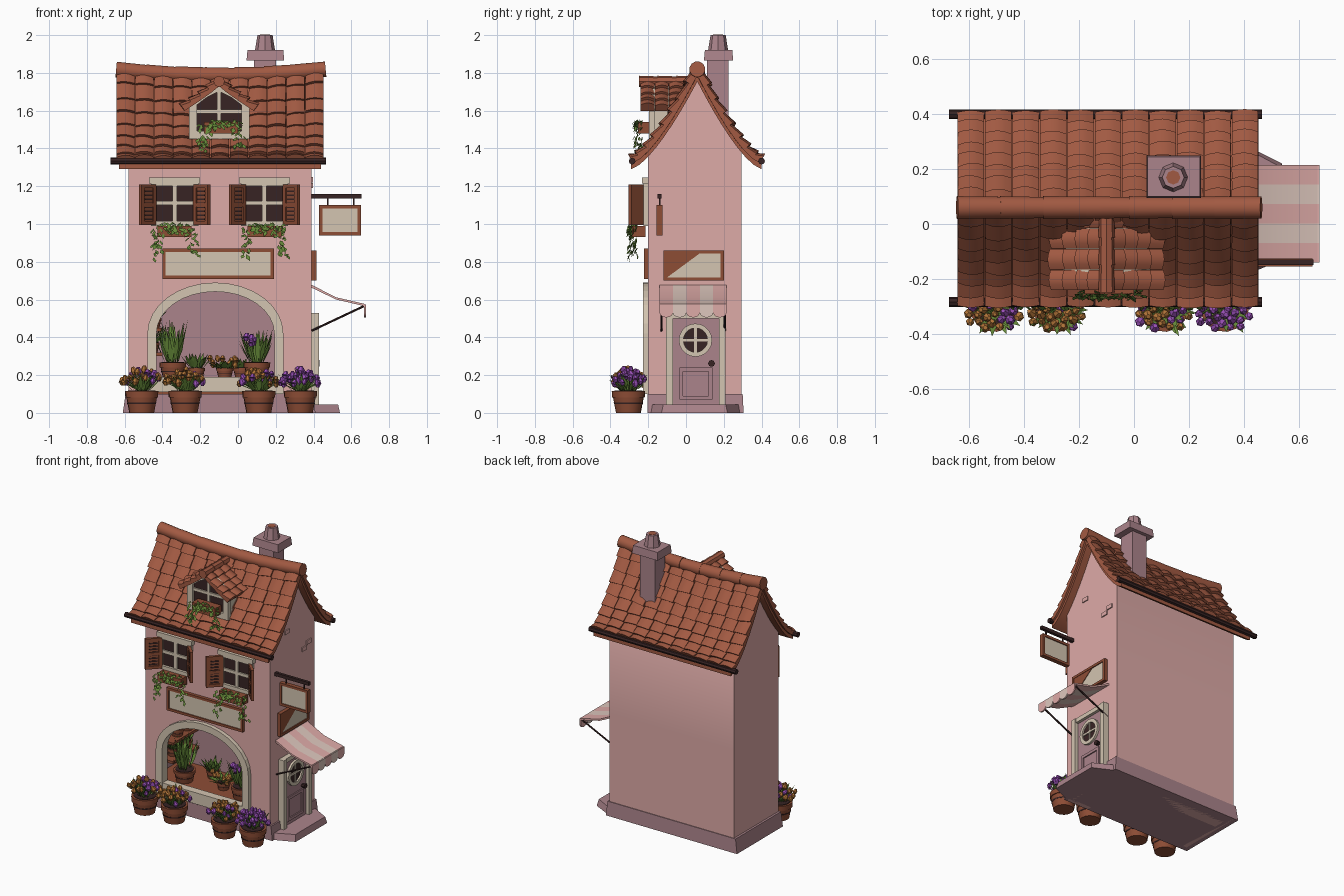
import bpy, bmesh, math, random
from math import sin, cos, pi
from mathutils import Vector as V

random.seed(4)
rnd = random.uniform
if "Cube" in bpy.data.objects:
    bpy.data.objects.remove(bpy.data.objects["Cube"])

def material(name, code):
    m = bpy.data.materials.new(name)
    m.use_nodes = True
    rgb = [(int(code[i:i + 2], 16) / 255) ** 2.2 for i in (0, 2, 4)] + [1]
    m.diffuse_color = rgb
    m.node_tree.nodes["Principled BSDF"].inputs["Base Color"].default_value = rgb
    return m

PINK, MAUVE = material("pink plaster", "DDA9A6"), material("mauve stone", "AA838A")
TILE, WOOD = material("terracotta", "A05A44"), material("brown wood", "8C4E38")
DARK, CREAM = material("dark brown", "3A2828"), material("cream", "D2C3AF")
GREEN, PURPLE = material("leaf green", "66893C"), material("purple petals", "9A52B8")
ORANGE, BLUSH = material("orange petals", "B4763C"), material("pale blush", "DDC6BC")
AXES = {"x": lambda u, v, w: V((w, u, v)), "y": lambda u, v, w: V((u, w, v)),
        "z": lambda u, v, w: V((u, v, w))}

class Part:
    """Collects solids into one mesh object."""
    def __init__(self):
        self.bm, self.mats = bmesh.new(), []
    def face(self, verts, mat):
        if mat not in self.mats:
            self.mats.append(mat)
        self.bm.faces.new(verts).material_index = self.mats.index(mat)
    def sheet(self, pts, mat):
        self.face([self.bm.verts.new(p) for p in pts], mat)
    def loft(self, ra, rb, mat):
        a, b = ([self.bm.verts.new(p) for p in r] for r in (ra, rb))
        n = len(a)
        self.face(a, mat)
        self.face(b[::-1], mat)
        for i in range(n):
            self.face([a[i], b[i], b[(i + 1) % n], a[(i + 1) % n]], mat)
    def prism(self, pts, axis, w0, w1, mat):
        f = AXES[axis]
        self.loft([f(u, v, w0) for u, v in pts], [f(u, v, w1) for u, v in pts], mat)
    def box(self, x0, x1, y0, y1, z0, z1, mat):
        self.prism([(x0, y0), (x1, y0), (x1, y1), (x0, y1)], "z", z0, z1, mat)
    def band(self, outer, inner, axis, w0, w1, mat, closed=True):
        n = len(outer)
        for i in range(n if closed else n - 1):
            j = (i + 1) % n
            self.prism([outer[i], outer[j], inner[j], inner[i]], axis, w0, w1, mat)
    def cone(self, p, q, r0, r1, mat, n=10):
        p, q = V(p), V(q)
        s = (q - p).orthogonal().normalized()
        t = (q - p).normalized().cross(s)
        ring = lambda c, r: [c + (s * cos(k) + t * sin(k)) * r for k in (2 * pi * i / n for i in range(n))]
        self.loft(ring(p, r0), ring(q, r1), mat)
    def leaf(self, p, d, side, width, mat=GREEN):
        p, d, side = V(p), V(d), V(side).normalized() * width
        self.sheet([p, p + d * .5 + side, p + d, p + d * .5 - side], mat)
    def tile(self, a, b, c, d, n, lift):
        def edge(p, q, h):
            arc = [p.lerp(q, k / 4) + n * (h + .013 * sin(pi * k / 4)) for k in range(5)]
            return arc + [q - n * .02, p - n * .02]
        self.loft(edge(a, b, 0), edge(c, d, lift), TILE)
    def done(self, name):
        bmesh.ops.recalc_face_normals(self.bm, faces=self.bm.faces)
        me = bpy.data.meshes.new(name)
        self.bm.to_mesh(me)
        self.bm.free()
        for m in self.mats:
            me.materials.append(m)
        ob = bpy.data.objects.new(name, me)
        bpy.context.collection.objects.link(ob)
        bpy.ops.object.select_all(action="DESELECT")
        ob.select_set(True)
        bpy.context.view_layer.objects.active = ob
        bpy.ops.object.shade_smooth_by_angle(angle=math.radians(35))

def rect(u0, u1, v0, v1, inset=0):
    return [(u0 + inset, v0 + inset), (u1 - inset, v0 + inset), (u1 - inset, v1 - inset), (u0 + inset, v1 - inset)]

def arch(rx, rz, base):
    return [(-.12 - rx, base)] + [(-.12 - rx * cos(pi * i / 16), .42 + rz * sin(pi * i / 16)) for i in range(17)] + [(-.12 + rx, base)]

def slope(x, t, reach, drop=0):
    sag = .03 * (((x + .1) / .55) ** 2 - 1) * (1 - t)
    return V((x, .06 + reach * t, 1.83 - drop + sag - .49 * (1 - (1 - t) ** 1.4)))

# Walls and hollow shop room
p = Part()
p.prism([(-.58, 0)] + arch(.335, .25, .1)[:1] + arch(.335, .25, .1)[1:] + [(.215, 0), (.39, 0), (.39, .72), (-.58, .72)], "y", -.2, -.17, PINK)
p.box(-.58, -.55, -.17, .295, 0, .72, PINK)
p.box(.36, .39, -.17, .295, 0, .72, PINK)
p.box(-.55, .36, .15, .295, 0, .72, PINK)
gable = [slope(0, t / 8, -.35, .02) for t in range(6, -1, -1)] + [slope(0, t / 8, .34, .02) for t in range(1, 6)]
p.prism([(-.2, .72), (-.2, 1.38)] + [(g.y, g.z) for g in gable if -.2 < g.y < .29] + [(.295, 1.4), (.295, .72)], "x", -.58, .39, PINK)
for y, z in ((-.04, 1.38), (.15, 1.19), (.2, 1.22)):
    p.box(.39, .397, y, y + .05, z, z + .028, PINK)
p.done("walls")
p = Part()
p.box(-.55, .36, .142, .15, .1, .72, MAUVE)
p.box(-.55, .36, -.17, .15, .712, .72, MAUVE)
p.box(-.55, -.542, -.17, .15, .1, .72, MAUVE)
p.box(.352, .36, -.17, .15, .1, .72, MAUVE)
p.done("room_lining")
p = Part()
p.loft([V((x, y, 0)) for x, y in rect(-.61, .41, -.205, .305)], [V((x, y, .1)) for x, y in rect(-.595, .4, -.205, .3)], MAUVE)
p.loft([V((x, y, 0)) for x, y in ((.4, -.19), (.54, -.13), (.54, .22), (.4, .29))],
       [V((x, y, .045)) for x, y in ((.4, -.18), (.53, -.12), (.53, .21), (.4, .28))], MAUVE)
p.done("plinth_and_step")

# Main roof
p = Part()
for reach in (-.35, .34):
    tops = [slope(.1, t / 8, reach, .012) for t in range(9)]
    lows = [slope(.1, t / 8, reach, .05) for t in range(8, -1, -1)]
    p.prism([(g.y, g.z) for g in tops + lows], "x", -.63, .44, TILE)
p.done("roof_deck")
p = Part()
rows, cols, x0, x1 = 8, 11, -.645, .455
for reach in (-.35, .34):
    for r in range(rows):
        for c in range(cols):
            xa, xb = (x0 + (x1 - x0) * (c + k) / cols for k in (.02, .98))
            ta, tb, tc = r / rows, (r + 1.08 + rnd(-.08, .08)) / rows, (r + 1.08 + rnd(-.08, .08)) / rows
            tb, tc = min(tb, 1.01 if r < 7 else 1), min(tc, 1)
            a, b, cc, d = slope(xa, ta, reach), slope(xb, ta, reach), slope(xa, tb, reach), slope(xb, tc, reach)
            n = (b - a).cross(cc - a).normalized()
            p.tile(a, b, cc, d, n if n.z > 0 else -n, rnd(.014, .024))
p.done("roof_tiles")
p = Part()
for i in range(7):
    xa, xb = x0 + i * .157, x0 + (i + 1) * .157 + .01
    p.cone(slope(xa, 0, 0) - V((0, 0, .012)), slope(xb, 0, 0) - V((0, 0, .012)), .043, .038 + rnd(0, .004), TILE, 12)
p.done("ridge_tiles")
p = Part()
for y in (-.285, .4):
    p.cone((-.675, y, 1.333), (.467, y, 1.333), .018, .018, DARK, 8)
p.done("gutters")

# Chimney
p = Part()
p.box(.085, .2, .11, .225, 1.45, 1.87, MAUVE)
p.loft([V((x, y, 1.865)) for x, y in rect(.045, .245, .095, .25)], [V((x, y, 1.92)) for x, y in rect(.05, .24, .1, .245)], MAUVE)
p.cone((.143, .17, 1.92), (.143, .17, 2), .053, .04, MAUVE, 8)
p.cone((.143, .17, 1.995), (.143, .17, 2.002), .026, .026, TILE, 8)
p.done("chimney")

# Trailing greenery in a wooden box
def planter(name, cx, y, z, half):
    p = Part()
    p.box(cx - half * .75, cx + half * .75, y - .04, y + .03, z, z + .06, WOOD)
    for i in range(150):
        u = rnd(-1, 1)
        fall = (.07 + .09 * abs(u) ** 2) * random.random() if abs(u) > .4 else .05 * random.random()
        q = V((cx + half * u, y - rnd(.01, .055), z + rnd(.05, .085) - fall * (1.2 if abs(u) > .6 else .5)))
        p.leaf(q, (rnd(-.02, .02), rnd(-.02, 0), rnd(-.035, -.01)), (1, rnd(-.6, .6), rnd(-.5, .5)), .011)
    p.done(name)

# Dormer
def house(i, z0):
    return [(-.26 + i, z0 + i), (-.26 + i, 1.63), (-.19 + i * .6, 1.7 - i * .7), (-.1, 1.745 - i), (-.01 - i * .6, 1.7 - i * .7), (.06 - i, 1.63), (.06 - i, z0 + i)]
p = Part()
p.prism(house(.01, 1.44), "y", -.17, .02, CREAM)
p.band(house(0, 1.45), house(.042, 1.45), "y", -.195, -.165, CREAM)
p.prism(house(.04, 1.45), "y", -.176, -.168, DARK)
p.box(-.111, -.089, -.188, -.17, 1.48, 1.71, CREAM)
p.box(-.22, .02, -.187, -.17, 1.585, 1.605, CREAM)
p.done("dormer_window")
p = Part()
for s in (-1, 1):
    n = V((s * .6, 0, .8))
    for r in range(4):
        for c in range(4):
            ya, yb = -.24 + c * .075, -.24 + c * .075 + .073
            pt = lambda t, y: V((-.1 + s * .195 * t, y, 1.755 - .14 * t ** .9))
            lo = (r + 1.1) / 4.1
            p.tile(pt(r / 4.1, ya), pt(r / 4.1, yb), pt(lo + rnd(-.02, .02), ya), pt(lo, yb), n, rnd(.012, .02))
for i in range(3):
    p.cone((-.1, -.25 + i * .1, 1.755), (-.1, -.14 + i * .1, 1.755), .03, .026, TILE, 8)
p.done("dormer_roof")
planter("dormer_planter", -.09, -.215, 1.48, .12)

# Upper windows with shutters
for side, cx in (("right", -.335), ("left", .14)):
    p = Part()
    p.band(rect(cx - .125, cx + .125, .99, 1.225), rect(cx - .125, cx + .125, .99, 1.225, .025), "y", -.225, -.195, CREAM)
    p.box(cx - .135, cx + .135, -.232, -.195, 1.215, 1.247, CREAM)
    p.box(cx - .1, cx + .1, -.207, -.199, 1.01, 1.21, DARK)
    p.box(cx - .012, cx + .012, -.218, -.2, 1.01, 1.21, CREAM)
    p.box(cx - .1, cx + .1, -.217, -.2, 1.1, 1.122, CREAM)
    p.done(side + "_window")
    p = Part()
    for s in (-1, 1):
        def plank(t0, t1, z0, z1, near, far, mat):
            at = lambda t, o: (cx + s * (.105 + .078 * t - .7 * o), -.215 - .08 * t - .7 * o)
            p.prism([at(t0, near), at(t1, near), at(t1, far), at(t0, far)], "z", z0, z1, mat)
        plank(0, 1, .995, 1.21, -.008, .004, WOOD)
        for t in (0, .8):
            plank(t, t + .2, .995, 1.21, .004, .012, WOOD)
        for z in (.995, 1.09, 1.19):
            plank(.2, .8, z, z + .02, .004, .012, WOOD)
        for i in range(8):
            plank(.25, .75, 1.022 + i * .021, 1.03 + i * .021, .004, .008, DARK)
    p.done(side + "_shutters")
    planter(side + "_planter", cx, -.245, .93, .12)

# Shop window surround, sill and signs
p = Part()
p.band(arch(.36, .27, .1), arch(.312, .222, .1), "y", -.228, -.165, CREAM, False)
p.box(-.45, .21, -.222, -.165, .11, .19, CREAM)
p.done("shop_window_frame")

def sign(name, axis, r, w0, w1, both=False):
    p = Part()
    lo, hi = min(w0, w1), max(w0, w1)
    p.band(rect(*r), rect(*r, .017), axis, lo, hi, WOOD)
    p.prism(rect(*r, .015), axis, lo + .007, hi - .007, CREAM)
    return p
sign("front", "y", (-.4, .19, .71, .87), -.222, -.195).done("front_sign")
p = sign("side", "x", (-.12, .2, .7, .86), .385, .415)
p.prism([(-.11, .71), (-.11, .85), (.08, .85)], "x", .406, .412, WOOD)
p.done("side_sign")
p = sign("hanging", "y", (.43, .65, .94, 1.1), -.155, -.125)
p.box(.385, .655, -.15, -.13, 1.135, 1.158, DARK)
for x in (.47, .61):
    p.box(x, x + .008, -.144, -.136, 1.09, 1.14, DARK)
p.done("hanging_sign")

# Side door
p = Part()
p.prism(rect(-.075, .18, .045, .52), "x", .385, .405, MAUVE)
for y in (-.105, .175):
    p.box(.385, .43, y, y + .035, .045, .53, CREAM)
p.box(.385, .425, -.105, .21, .5, .53, CREAM)
p.band(rect(-.035, .14, .07, .24), rect(-.035, .14, .07, .24, .02), "x", .4, .413, MAUVE)
circle = lambda r: [(.05 + r * cos(k * pi / 10), .385 + r * sin(k * pi / 10)) for k in range(20)]
p.band(circle(.088), circle(.064), "x", .4, .42, CREAM)
p.prism(circle(.066), "x", .402, .409, DARK)
p.box(.405, .416, .043, .057, .32, .45, CREAM)
p.box(.405, .416, -.015, .115, .378, .392, CREAM)
p.cone((.4, .135, .262), (.432, .135, .262), .012, .018, DARK, 8)
p.done("side_door")

# Striped awning with scalloped edge
p = Part()
for i in range(5):
    y, mat = -.14 + i * .071, (PINK, BLUSH)[i % 2]
    p.prism([(.385, .665), (.52, .6), (.67, .565), (.67, .577), (.52, .612), (.385, .68)], "y", y, y + .071, mat)
    drop = [(y + .0355 - .0355 * cos(pi * k / 6), .53 - .025 * sin(pi * k / 6)) for k in range(7)]
    p.prism([(y, .575)] + drop + [(y + .071, .575)], "x", .667, .677, mat)
for y in (-.13, .205):
    p.cone((.39, y, .435), (.668, y, .566), .006, .006, DARK, 6)
p.done("awning")

# Potted plants
def pot(p, x, y, z, r, h):
    p.cone((x, y, z), (x, y, z + h * .72), r * .76, r * .94, WOOD, 14)
    p.cone((x, y, z + h * .4), (x, y, z + h * .47), r * .88, r * .9, DARK, 14)
    p.cone((x, y, z + h * .7), (x, y, z + h), r, r * 1.02, WOOD, 14)
    p.cone((x, y, z + h), (x, y, z + h + .004), r * .85, r * .85, DARK, 14)

def blades(p, x, y, z, r, h, n):
    for i in range(n):
        a, f = rnd(0, 2 * pi), rnd(.2, 1)
        out = V((cos(a), sin(a), 0)) * r * f
        p.leaf(V((x, y, z)) + out * .4, out * .8 + V((0, 0, h * rnd(.6, 1))), (-sin(a), cos(a), 0), .013)

def flower(p, q, mat, r):
    tip = q + V((rnd(-.01, .01), rnd(-.01, .01), r * 1.1))
    p.cone(q - V((0, 0, r)), q, r * .4, r, mat, 6)
    p.cone(q, tip, r, r * .45, mat, 6)

for i, (x, share) in enumerate(((-.51, .4), (-.28, .2), (.11, .4), (.33, 1))):
    p = Part()
    pot(p, x, -.305, 0, .087, .115)
    blades(p, x, -.305, .11, .1, .1, 45)
    for k in range(34):
        a, f = k * 2.4, math.sqrt((k + .5) / 34)
        q = V((x + .112 * f * cos(a), -.305 + .085 * f * sin(a), .225 - .06 * f + rnd(-.02, .02)))
        p.cone((x, -.305, .11), q, .003, .003, GREEN, 4)
        flower(p, q, PURPLE if random.random() < share else ORANGE, rnd(.014, .02))
    p.done("flower_pot_%d" % (i + 1))

# Shop display
p = Part()
p.box(-.54, .35, -.165, .142, .1, .185, WOOD)
for z in (.32, .45):
    p.box(-.542, -.4, -.15, .14, z - .018, z, WOOD)
for x, y, z, h, r in ((-.345, -.1, .185, .24, .09), (.1, -.1, .185, .2, .09), (-.22, .04, .185, .09, .08),
                      (-.07, -.06, .185, .05, .1), (-.46, -.06, .32, .07, .07), (-.46, .07, .32, .07, .07),
                      (-.45, -.03, .45, .06, .07), (-.45, .08, .45, .07, .07), (.02, .05, .185, .06, .07)):
    size = .07 if h > .15 else .045
    pot(p, x, y, z, size, size * 1.15)
    blades(p, x, y, z + size, r, h, 40)
for i in range(14):
    flower(p, V((-.07 + rnd(-.08, .08), -.07 + rnd(-.04, .04), rnd(.25, .29))), ORANGE, .016)
for i in range(4):
    flower(p, V((.06 + rnd(-.02, .03), -.12, rnd(.37, .41))), PURPLE, .02)
p.done("shop_display")
